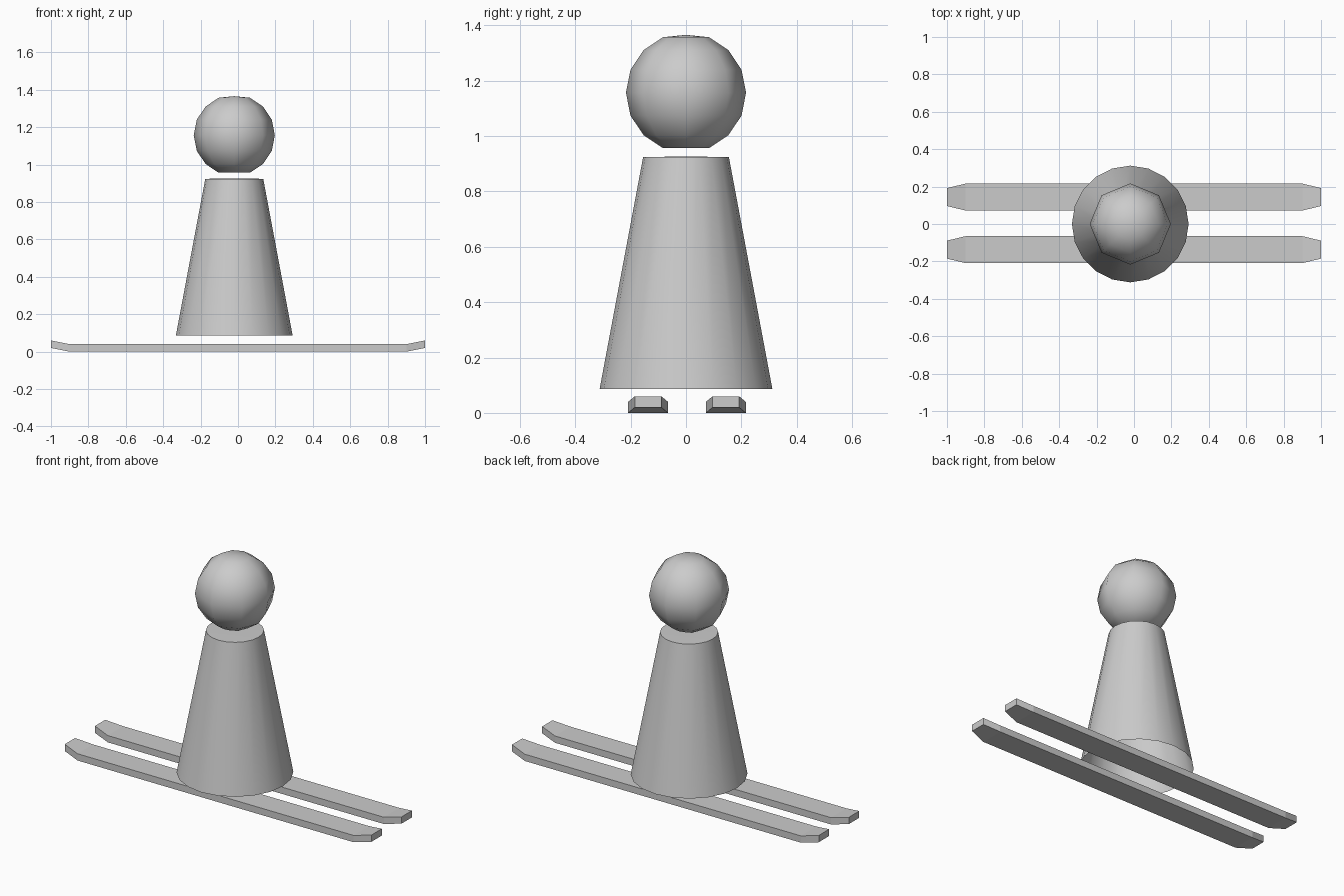
import bpy, bmesh
from math import sin, cos, pi, radians

if "Cube" in bpy.data.objects:
    bpy.data.objects.remove(bpy.data.objects["Cube"])

CX = -0.02  # axis of the figure


def make_object(name, verts, faces, angle):
    mesh = bpy.data.meshes.new(name)
    mesh.from_pydata(verts, [], faces)
    bm = bmesh.new()
    bm.from_mesh(mesh)
    bmesh.ops.recalc_face_normals(bm, faces=bm.faces)
    bm.to_mesh(mesh)
    bm.free()
    obj = bpy.data.objects.new(name, mesh)
    bpy.context.collection.objects.link(obj)
    if angle:
        bpy.ops.object.select_all(action='DESELECT')
        obj.select_set(True)
        bpy.context.view_layer.objects.active = obj
        bpy.ops.object.shade_smooth_by_angle(angle=radians(angle))
    return obj


def lathe(name, profile, sides, top_z, close_bottom, angle):
    """Revolve (radius, z) rings listed bottom to top, ending in a pole."""
    verts = [(CX + r * cos(2 * pi * i / sides), r * sin(2 * pi * i / sides), z)
             for r, z in profile for i in range(sides)]
    faces = []
    for k in range(len(profile) - 1):
        for i in range(sides):
            j = (i + 1) % sides
            a, b = k * sides, (k + 1) * sides
            faces.append((a + i, a + j, b + j, b + i))
    last = (len(profile) - 1) * sides
    verts.append((CX, 0, top_z))
    faces += [(last + i, last + (i + 1) % sides, len(verts) - 1) for i in range(sides)]
    if close_bottom:
        faces.append(tuple(reversed(range(sides))))
    return make_object(name, verts, faces, angle)


# Body: tapered, open underneath
lathe("body", [(0.312, 0.087), (0.155, 0.924)], 20, 0.927, False, 40)

# Head: eight-sided ball with flattened poles
R, HZ = 0.217, 1.157
rings = [(R * cos(k * pi / 8), HZ + R * sin(k * pi / 8)) for k in range(-3, 4)]
lathe("head", rings, 8, 1.366, True, 60)


# Skis: flat boards with tapered, raised tips
def ski(name, y):
    stations = [(-1, 0.048, 0.02), (-0.9, 0.072, 0), (0.9, 0.072, 0), (1, 0.048, 0.02)]
    verts, faces = [], []
    for x, w, z in stations:
        verts += [(x, y - w, z), (x, y + w, z), (x, y + w, z + 0.04), (x, y - w, z + 0.04)]
    for s in range(3):
        for i in range(4):
            j = (i + 1) % 4
            faces.append((s * 4 + i, s * 4 + j, s * 4 + 4 + j, s * 4 + 4 + i))
    faces += [(0, 1, 2, 3), (12, 13, 14, 15)]
    make_object(name, verts, faces, 0)


ski("front_ski", -0.137)
ski("back_ski", 0.144)
